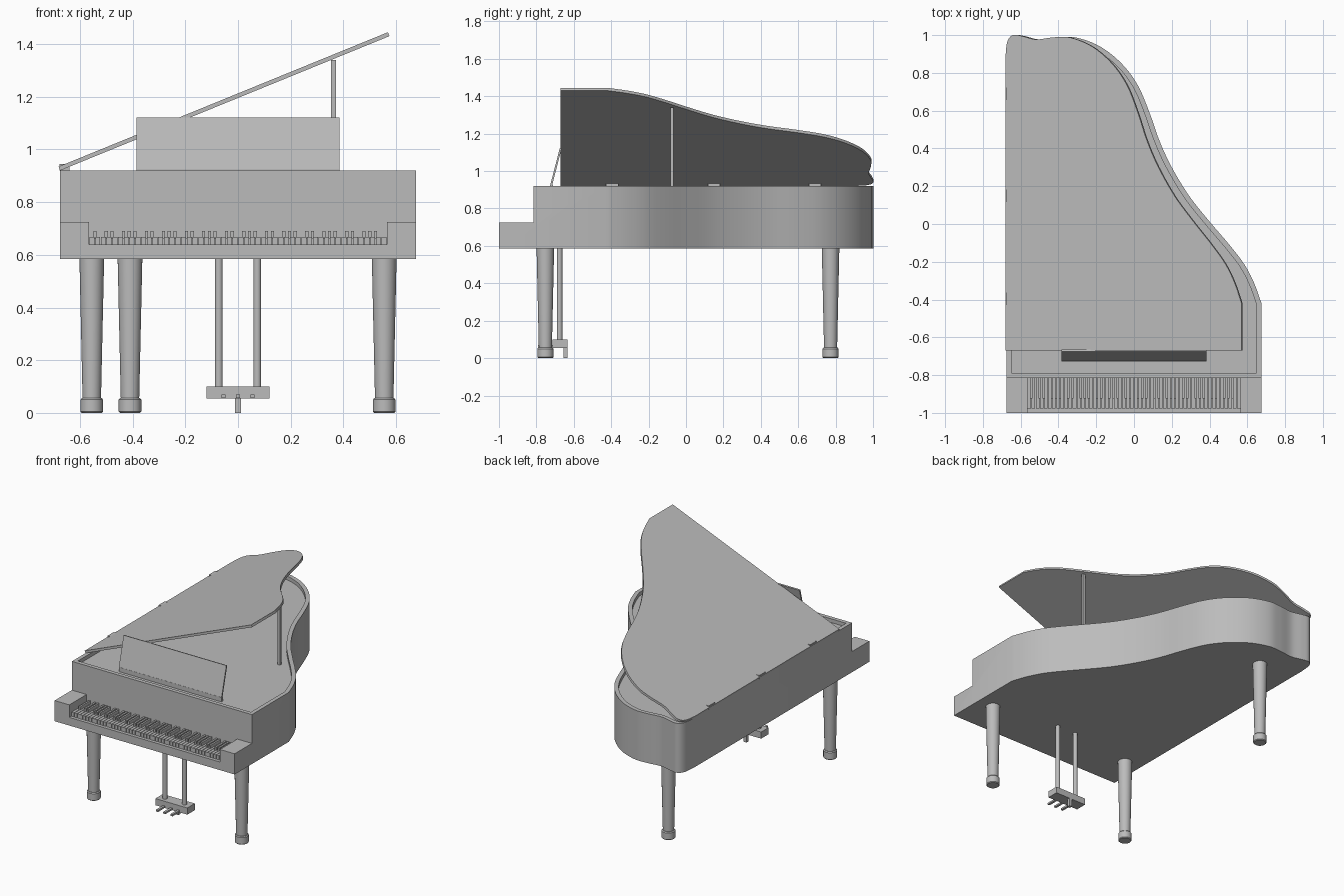
import bpy, bmesh, math
from mathutils import Vector, Matrix

if "Cube" in bpy.data.objects:
    bpy.data.objects.remove(bpy.data.objects["Cube"])

grey = bpy.data.materials.new("plain grey")
grey.use_nodes = True
grey.diffuse_color = (0.5, 0.5, 0.5, 1)
grey.node_tree.nodes["Principled BSDF"].inputs["Base Color"].default_value = (0.5, 0.5, 0.5, 1)


def finish(name, bm, smooth=False):
    bmesh.ops.recalc_face_normals(bm, faces=bm.faces)
    mesh = bpy.data.meshes.new(name)
    bm.to_mesh(mesh)
    bm.free()
    mesh.materials.append(grey)
    ob = bpy.data.objects.new(name, mesh)
    bpy.context.collection.objects.link(ob)
    if smooth:
        smooth_shade(ob)
    return ob


def activate(ob):
    bpy.ops.object.select_all(action='DESELECT')
    ob.select_set(True)
    bpy.context.view_layer.objects.active = ob


def smooth_shade(ob):
    activate(ob)
    bpy.ops.object.shade_smooth_by_angle(angle=math.radians(30))


def boxes(name, spans):
    """One object made of boxes, each given as (x0, x1, y0, y1, z0, z1)."""
    bm = bmesh.new()
    for x0, x1, y0, y1, z0, z1 in spans:
        size = Matrix.Diagonal((x1 - x0, y1 - y0, z1 - z0, 1))
        place = Matrix.Translation(((x0 + x1) / 2, (y0 + y1) / 2, (z0 + z1) / 2))
        bmesh.ops.create_cube(bm, size=1, matrix=place @ size)
    return finish(name, bm)


def prism(name, outline, z0, z1, smooth=False):
    bm = bmesh.new()
    face = bm.faces.new([bm.verts.new((x, y, z0)) for x, y in outline])
    top = bmesh.ops.extrude_face_region(bm, geom=[face])["geom"]
    verts = [g for g in top if isinstance(g, bmesh.types.BMVert)]
    bmesh.ops.translate(bm, verts=verts, vec=(0, 0, z1 - z0))
    return finish(name, bm, smooth)


def lathe(name, profile, x, y, sides=32):
    bm = bmesh.new()
    rings = [[bm.verts.new((x + r * math.cos(math.tau * i / sides),
                            y + r * math.sin(math.tau * i / sides), z))
              for i in range(sides)] for r, z in profile]
    for a, b in zip(rings, rings[1:]):
        for i in range(sides):
            j = (i + 1) % sides
            bm.faces.new((a[i], a[j], b[j], b[i]))
    bm.faces.new(rings[0])
    bm.faces.new(rings[-1])
    return finish(name, bm, True)


def spline(points, steps=5):
    """Smooth curve through the points."""
    p = [Vector(q) for q in points]
    p = [2 * p[0] - p[1]] + p + [2 * p[-1] - p[-2]]
    out = []
    for a, b, c, d in zip(p, p[1:], p[2:], p[3:]):
        for i in range(steps):
            t = i / steps
            out.append(0.5 * (2 * b + (c - a) * t + (2 * a - 5 * b + 4 * c - d) * t ** 2
                              + (3 * b - a - 3 * c + d) * t ** 3))
    return out + [p[-2]]


def inset(outline, d):
    """Move a counterclockwise outline inwards."""
    out = []
    for i, p in enumerate(outline):
        a = (p - outline[i - 1]).normalized()
        b = (outline[(i + 1) % len(outline)] - p).normalized()
        na, nb = Vector((-a.y, a.x)), Vector((-b.y, b.x))
        out.append(p + (na + nb) * d / (1 + na.dot(nb)))
    return out


def cut(ob, cutter):
    cutter.hide_render = True
    mod = ob.modifiers.new("cut", 'BOOLEAN')
    mod.operation = 'DIFFERENCE'
    mod.solver = 'EXACT'
    mod.object = cutter
    activate(ob)
    bpy.ops.object.modifier_apply(modifier=mod.name)
    bpy.data.objects.remove(cutter)


# Curved side shared by case, rim and lid
W, FRONT, WALL, TOP = 0.675, -1.0, -0.815, 0.92
curve = spline([(W, -.42), (.637, -.315), (.585, -.215), (.505, -.11), (.4, .013),
                (.294, .146), (.2, .3), (.135, .44), (.082, .59), (.02, .735),
                (-.066, .85), (-.18, .94), (-.305, .987), (-.4, .988), (-.5, .977),
                (-.58, .995), (-.632, 1), (-.664, .965), (-W, .88)])


def plan(front):
    return [Vector((-W, front)), Vector((W, front))] + curve


# Case with front step, key well and shallow interior
case = prism("case", plan(FRONT), .585, TOP)
cut(case, boxes("step_cutter", [(-1, 1, -1.2, WALL, .725, 1.2)]))
cut(case, boxes("well_cutter", [(-.565, .565, -1.2, WALL, .64, 1)]))
cut(case, prism("interior_cutter", inset(plan(WALL), .027), .895, 1.2))
smooth_shade(case)

# Raised lid, swung about the left edge
lid = prism("lid", plan(-.67), 0, .016, True)
hinge = Matrix.Translation((-W, 0, TOP))
lid.matrix_world = (hinge @ Matrix.Rotation(-math.radians(22.2), 4, 'Y')
                    @ Matrix.Translation((W, 0, 0)))
boxes("lid_hinges", [(-W - .003, -.64, y - .033, y + .033, TOP, .945)
                     for y in (-.395, .15, .69)])
boxes("lid_prop", [(.353, .372, -.083, -.067, .895, 1.34)])

# Music desk, leaning back
desk = boxes("music_desk", [(-.385, .385, -.005, .005, 0, .207)])
desk.matrix_world = Matrix.Translation((0, -.722, TOP)) @ Matrix.Rotation(-math.radians(14.5), 4, 'X')
boxes("desk_ledge", [(-.385, .385, -.727, -.712, .895, .925)])

# Keyboard
pitch = 1.13 / 52
white, black = [], []
for i in range(52):
    x = -.565 + i * pitch
    white.append((x + .0015, x + pitch - .0015, -.978, WALL, .64, .668))
    if i < 51 and i % 7 not in (1, 4):
        black.append((x + pitch - .006, x + pitch + .006, -.925, WALL, .66, .69))
boxes("white_keys", white)
boxes("black_keys", black)

# Legs with round feet
leg = [(.038, 0), (.043, .005), (.043, .05), (.038, .056), (.035, .056), (.047, .59)]
for name, x, y in (("front_right_leg", -.555, -.752), ("front_left_leg", .555, -.752),
                   ("back_leg", -.41, .773)):
    lathe(name, leg, x, y)

# Pedal box, posts, support and pedals
boxes("pedal_box", [(-.12, .12, -.714, -.634, .055, .1)])
boxes("pedal_support", [(-.011, .011, -.655, -.633, 0, .056)])
boxes("pedals", [(x - .008, x + .008, -.79, -.71, .057, .069) for x in (-.055, 0, .055)])
for name, x in (("right_pedal_post", -.073), ("left_pedal_post", .073)):
    lathe(name, [(.015, .095), (.015, .59)], x, -.676, 16)
